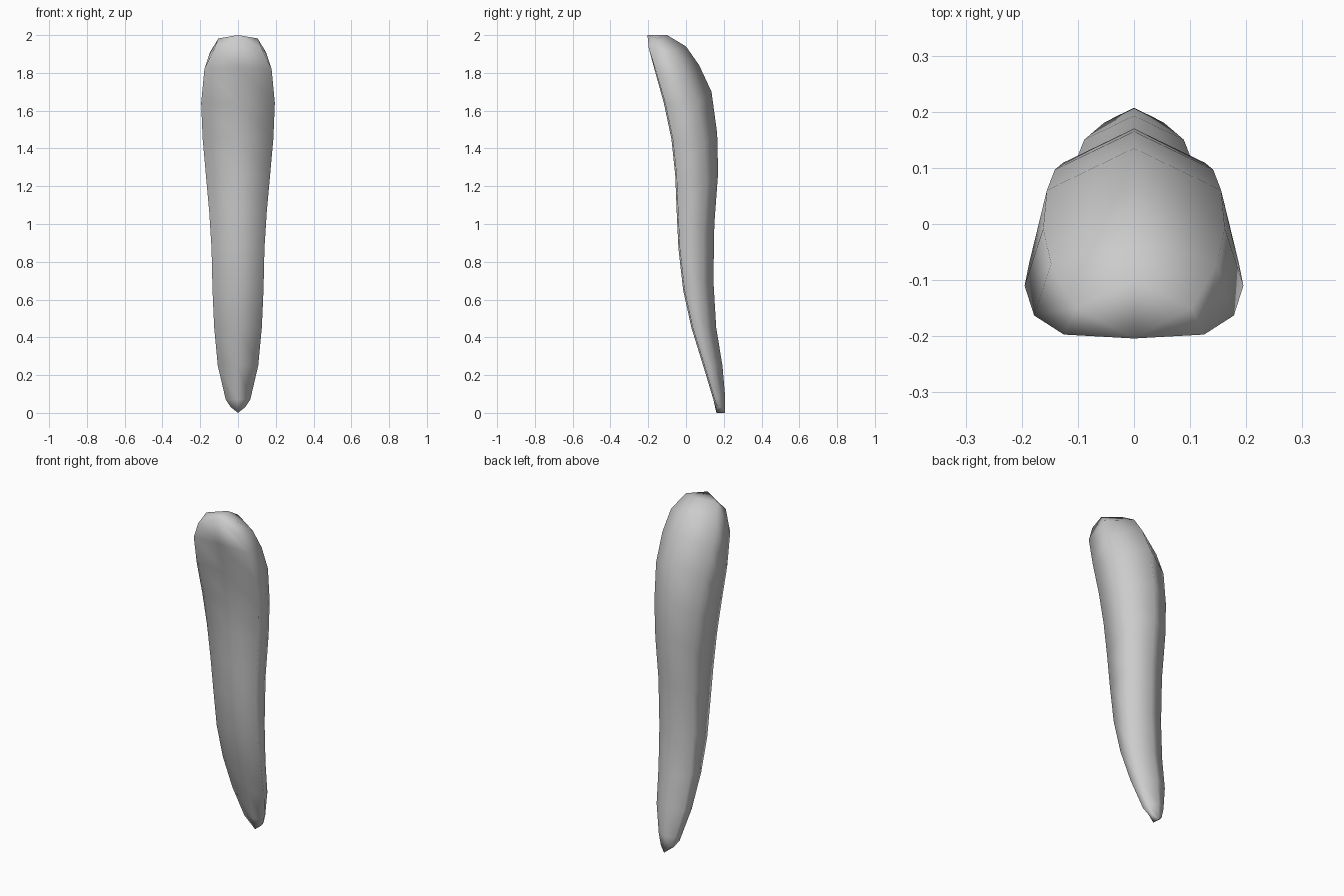
import bpy, bmesh

if "Cube" in bpy.data.objects:
    bpy.data.objects.remove(bpy.data.objects["Cube"])

# Stations, top to bottom: half width, rim y, rim z, back y, back z, front centre z
stations = [
    (.125, -.197, 1.93, -.10, 2.00, 2.00),
    (.178, -.163, 1.82, .00, 1.94, 1.83),
    (.195, -.110, 1.64, .07, 1.84, 1.64),
    (.187, -.070, 1.45, .135, 1.70, 1.45),
    (.170, -.050, 1.26, .165, 1.48, 1.26),
    (.152, -.042, 1.06, .17, 1.27, 1.06),
    (.140, -.033, .87, .15, 1.00, .87),
    (.135, -.008, .65, .145, .70, .65),
    (.126, .036, .45, .16, .45, .45),
    (.107, .098, .25, .193, .25, .25),
    (.065, .152, .07, .206, .10, .07),
    (.038, .168, .03, .207, .03, .00),
]


def section(bm, w, yr, zr, yb, zb, zf):
    # flat front, rims, back corners and a central back ridge
    yc = yb - .4 * w
    zc = zr + (zb - zr) * .75
    pts = [(0, yr - .007, zf), (w, yr, zr), (w * .83, yc, zc), (0, yb, zb),
           (-w * .83, yc, zc), (-w, yr, zr)]
    return [bm.verts.new(p) for p in pts]


# Curved tapering body
bm = bmesh.new()
rings = [section(bm, *s) for s in stations]
for a, b in zip(rings, rings[1:]):
    for i in range(6):
        j = (i + 1) % 6
        bm.faces.new((a[i], a[j], b[j], b[i]))

# Ridged end caps, split along the centre
for r in (rings[0], rings[-1]):
    bm.faces.new((r[0], r[1], r[2], r[3]))
    bm.faces.new((r[0], r[3], r[4], r[5]))
rings[-1][3].co.z = 0
bmesh.ops.recalc_face_normals(bm, faces=bm.faces[:])
for f in bm.faces:
    f.smooth = True

mesh = bpy.data.meshes.new("curved_body")
bm.to_mesh(mesh)
bm.free()
body = bpy.data.objects.new("curved_body", mesh)
bpy.context.collection.objects.link(body)
